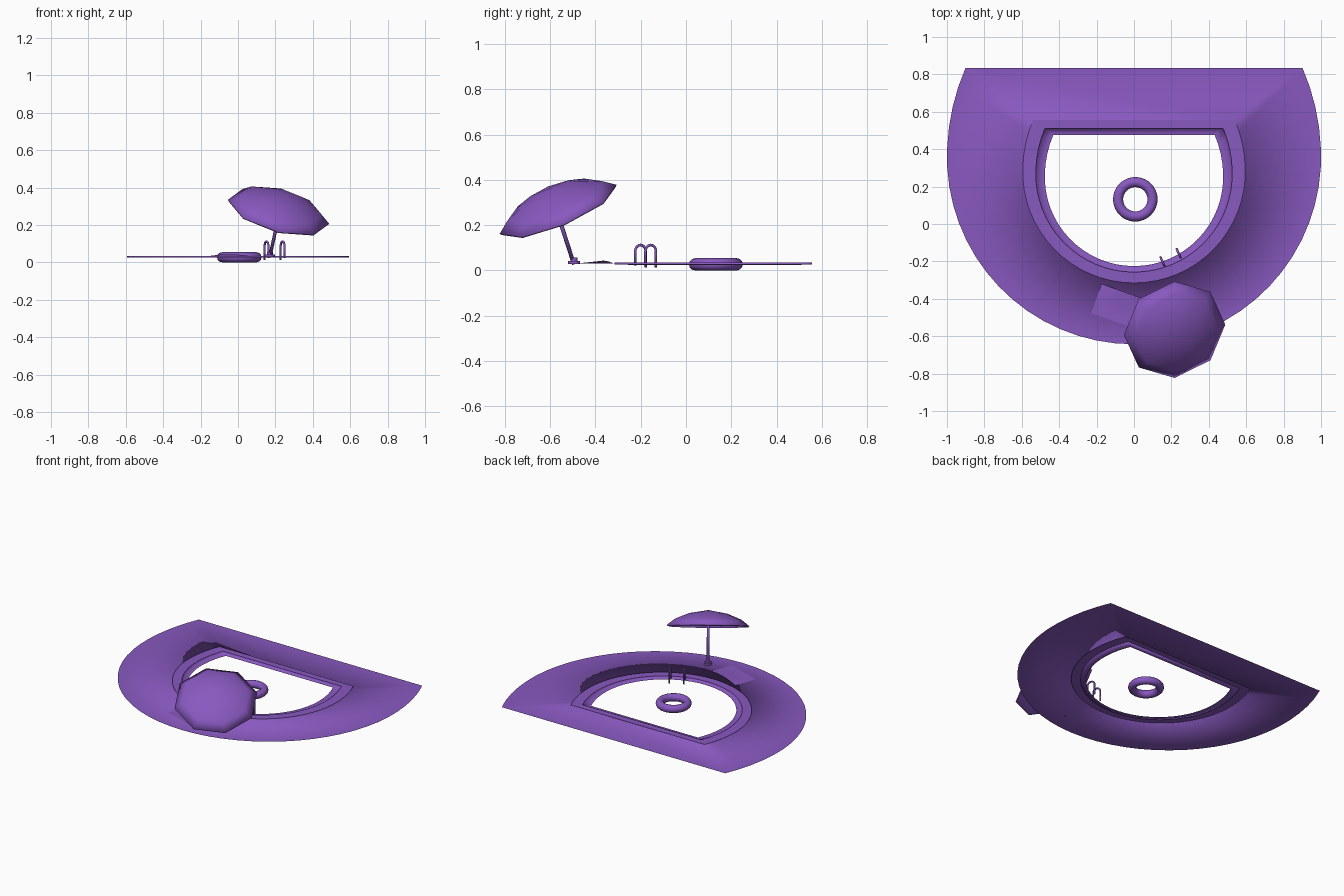
import bpy, bmesh, math
from mathutils import Vector, Matrix

cube = bpy.data.objects.get("Cube")
if cube:
    bpy.data.objects.remove(cube)

purple = bpy.data.materials.new("purple")
purple.use_nodes = True
colour = (0.25, 0.1, 0.53, 1)
purple.diffuse_color = colour
purple.node_tree.nodes["Principled BSDF"].inputs["Base Color"].default_value = colour


def add_object(name, bm, smooth=True):
    mesh = bpy.data.meshes.new(name)
    bm.to_mesh(mesh)
    bm.free()
    for p in mesh.polygons:
        p.use_smooth = smooth
    mesh.materials.append(purple)
    ob = bpy.data.objects.new(name, mesh)
    bpy.context.collection.objects.link(ob)
    return ob


def d_loop(radius, centre, back, z, steps=40):
    """D-shaped outline: rounded at the front, cut straight at the back."""
    start = math.asin((back - centre) / (radius * 1.1))
    points = []
    for i in range(steps + 1):
        t = start - (math.pi + 2 * start) * i / steps
        depth = radius * (1.1 if math.sin(t) > 0 else 1)
        points.append((radius * math.cos(t), centre + depth * math.sin(t), z))
    return points


def bridge(name, loops, smooth=True):
    bm = bmesh.new()
    rings = [[bm.verts.new(p) for p in loop] for loop in loops]
    for o, n in zip(rings, rings[1:]):
        for i in range(len(o)):
            j = (i + 1) % len(o)
            bm.faces.new((o[i], n[i], n[j], o[j]))
    return add_object(name, bm, smooth)


def tube(name, points, radius, sides=8):
    """Capped round bar swept along a path."""
    bm = bmesh.new()
    pts = [Vector(p) for p in points]
    chord = pts[-1] - pts[0]
    side = chord.cross(Vector((0, 0, 1))).normalized()
    rings = []
    for i, p in enumerate(pts):
        d = (pts[min(i + 1, len(pts) - 1)] - pts[max(i - 1, 0)]).normalized()
        u = (side - d * side.dot(d)).normalized()
        v = d.cross(u)
        rings.append([bm.verts.new(p + radius * (
            u * math.cos(math.tau * k / sides) + v * math.sin(math.tau * k / sides)))
            for k in range(sides)])
    for a, b in zip(rings, rings[1:]):
        for k in range(sides):
            m = (k + 1) % sides
            bm.faces.new((a[k], a[m], b[m], b[k]))
    bm.faces.new(rings[0][::-1])
    bm.faces.new(rings[-1])
    bmesh.ops.recalc_face_normals(bm, faces=bm.faces)
    return add_object(name, bm)


# Deck and pool edging
deck_z, rim_z, low_z = 0.027, 0.034, 0.025
rim_outer = (0.595, 0.28, 0.557)
rim_inner = (0.525, 0.268, 0.51)
bridge("deck", [d_loop(1, 0.357, 0.835, deck_z), d_loop(*rim_outer, deck_z),
                d_loop(*rim_outer, rim_z)])
bridge("pool_rim", [d_loop(*rim_outer, rim_z), d_loop(*rim_inner, rim_z)], False)
bridge("pool_inner_step", [d_loop(*rim_inner, rim_z), d_loop(*rim_inner, low_z),
                           d_loop(0.477, 0.252, 0.477, low_z)])

# Swim ring
bpy.ops.mesh.primitive_torus_add(location=(0.007, 0.132, 0.027), major_radius=0.092,
                                 minor_radius=0.027, major_segments=40, minor_segments=12)
swim_ring = bpy.context.object
swim_ring.name = "swim_ring"
swim_ring.data.materials.append(purple)
bpy.ops.object.shade_smooth()

# Ladder handrails
for name, inner in (("ladder_rail_right", (0.142, -0.178)), ("ladder_rail_left", (0.228, -0.133))):
    foot = Vector((*inner, 0))
    reach = Vector((0.021, -0.046, 0))
    path = [foot + Vector((0, 0, 0.012))]
    for i in range(11):
        t = math.pi * i / 10
        path.append(foot + reach * (1 - math.cos(t)) / 2
                    + Vector((0, 0, 0.085 + 0.027 * math.sin(t))))
    path.append(foot + reach + Vector((0, 0, 0.022)))
    tube(name, path, 0.006)

# Towel with a raised fold along its pool side
bm = bmesh.new()
corner, long_side, short_side = Vector((-0.174, -0.32, 0)), Vector((0.255, -0.09, 0)), Vector((-0.054, -0.157, 0))
nx, ny = 12, 8
grid = []
for i in range(nx + 1):
    row = []
    for j in range(ny + 1):
        u, v = i / nx, j / ny
        bump = 0.012 * math.sin(math.pi * u) * max(0, 1 - 1.6 * v)
        row.append(bm.verts.new(corner + long_side * u + short_side * v
                                + Vector((0, 0, 0.031 + bump))))
    grid.append(row)
for i in range(nx):
    for j in range(ny):
        bm.faces.new((grid[i][j], grid[i][j + 1], grid[i + 1][j + 1], grid[i + 1][j]))
add_object("towel", bm)

# Parasol foot, pole and tilted eight-sided canopy
foot = Vector((0.17, -0.495, 0.028))
for name, radius, low, high in (("parasol_foot", 0.027, 0, 0.014),
                                ("parasol_socket", 0.016, 0.014, 0.028)):
    bm = bmesh.new()
    bmesh.ops.create_cone(bm, cap_ends=True, segments=16, radius1=radius, radius2=radius,
                          depth=high - low,
                          matrix=Matrix.Translation(foot + Vector((0, 0, (low + high) / 2))))
    add_object(name, bm, False)

centre = Vector((0.217, -0.565, 0.27))
axis = Vector((0.28, -0.42, 1)).normalized()
tube("parasol_pole", [foot, centre + axis * 0.094], 0.009, 12)

ahead = Vector((0, 0.255, 0.11))
ahead = (ahead - axis * ahead.dot(axis)).normalized()
across = axis.cross(ahead)
bm = bmesh.new()
rings = []
for radius, height in ((0.28, 0), (0.225, 0.042), (0.13, 0.08)):
    rings.append([bm.verts.new(centre + axis * height + radius * (
        ahead * math.cos(k * math.tau / 8) + across * math.sin(k * math.tau / 8)))
        for k in range(8)])
apex = bm.verts.new(centre + axis * 0.102)
for k in range(8):
    m = (k + 1) % 8
    for a, b in zip(rings, rings[1:]):
        bm.faces.new((a[k], a[m], b[m], b[k]))
    bm.faces.new((rings[-1][k], rings[-1][m], apex))
canopy = add_object("parasol_canopy", bm)
shell = canopy.modifiers.new("shell", "SOLIDIFY")
shell.thickness = 0.01
bpy.ops.object.select_all(action="DESELECT")
canopy.select_set(True)
bpy.context.view_layer.objects.active = canopy
bpy.ops.object.shade_smooth_by_angle(angle=math.radians(45))
